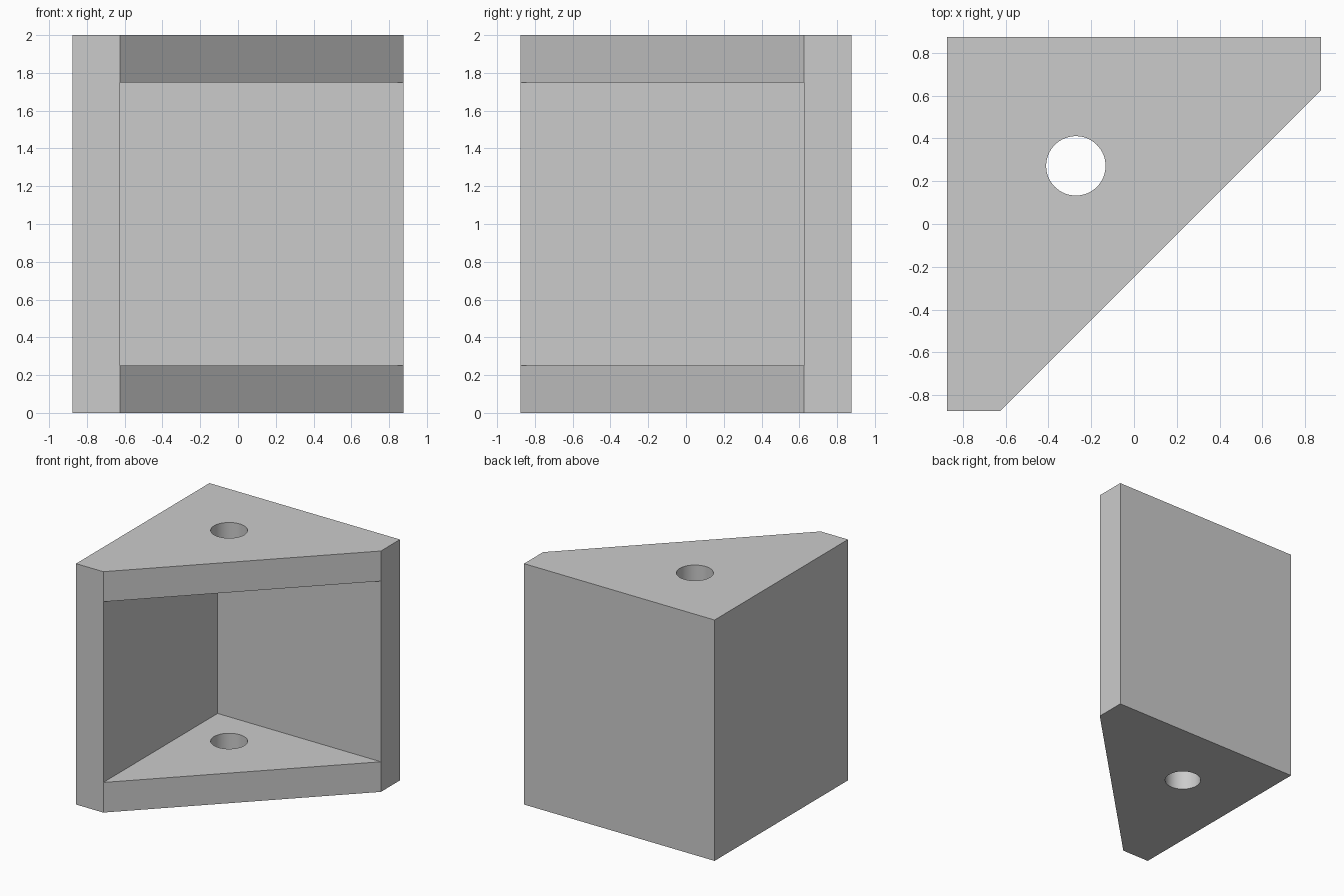
import bpy
import bmesh

cube = bpy.data.objects.get("Cube")
if cube:
    bpy.data.objects.remove(cube, do_unlink=True)

HALF = 0.875      # half the footprint
WALL = 0.25       # thickness of walls and plates
HEIGHT = 2.0
INNER = HALF - WALL

grey = bpy.data.materials.new("plain grey")
grey.use_nodes = True
colour = (0.6, 0.6, 0.6, 1)
grey.diffuse_color = colour
grey.node_tree.nodes["Principled BSDF"].inputs["Base Color"].default_value = colour


def prism(name, outline, bottom, top):
    """Extrude a counter-clockwise outline straight up."""
    bm = bmesh.new()
    base = bm.faces.new([bm.verts.new((x, y, bottom)) for x, y in outline])
    result = bmesh.ops.extrude_face_region(bm, geom=[base], use_keep_orig=True)
    for v in result["geom"]:
        if isinstance(v, bmesh.types.BMVert):
            v.co.z = top
    bmesh.ops.recalc_face_normals(bm, faces=bm.faces)
    mesh = bpy.data.meshes.new(name)
    bm.to_mesh(mesh)
    bm.free()
    mesh.materials.append(grey)
    obj = bpy.data.objects.new(name, mesh)
    bpy.context.collection.objects.link(obj)
    return obj


# Solid corner block with a diagonal front
bracket = prism("corner_bracket", [
    (-HALF, -HALF), (-INNER, -HALF), (HALF, INNER), (HALF, HALF), (-HALF, HALF)],
    0, HEIGHT)

# Pocket between the two walls and the two plates
pocket = prism("pocket_cutter", [
    (-INNER, -HALF - 1), (HALF + 1, -HALF - 1), (HALF + 1, INNER), (-INNER, INNER)],
    WALL, HEIGHT - WALL)

# Round hole through both plates
bpy.ops.mesh.primitive_cylinder_add(vertices=64, radius=0.139, depth=HEIGHT + 1,
                                    location=(-0.272, 0.272, HEIGHT / 2))
bore = bpy.context.object
bore.name = "bore_cutter"
bore.data.materials.append(grey)

bpy.ops.object.select_all(action="DESELECT")
bracket.select_set(True)
bpy.context.view_layer.objects.active = bracket
for cutter in (pocket, bore):
    cut = bracket.modifiers.new(cutter.name, "BOOLEAN")
    cut.operation = "DIFFERENCE"
    cut.solver = "EXACT"
    cut.object = cutter
    bpy.ops.object.modifier_apply(modifier=cut.name)
    bpy.data.objects.remove(cutter, do_unlink=True)

# Smooth bore, crisp edges
bpy.ops.object.shade_smooth_by_angle(angle=0.5)
